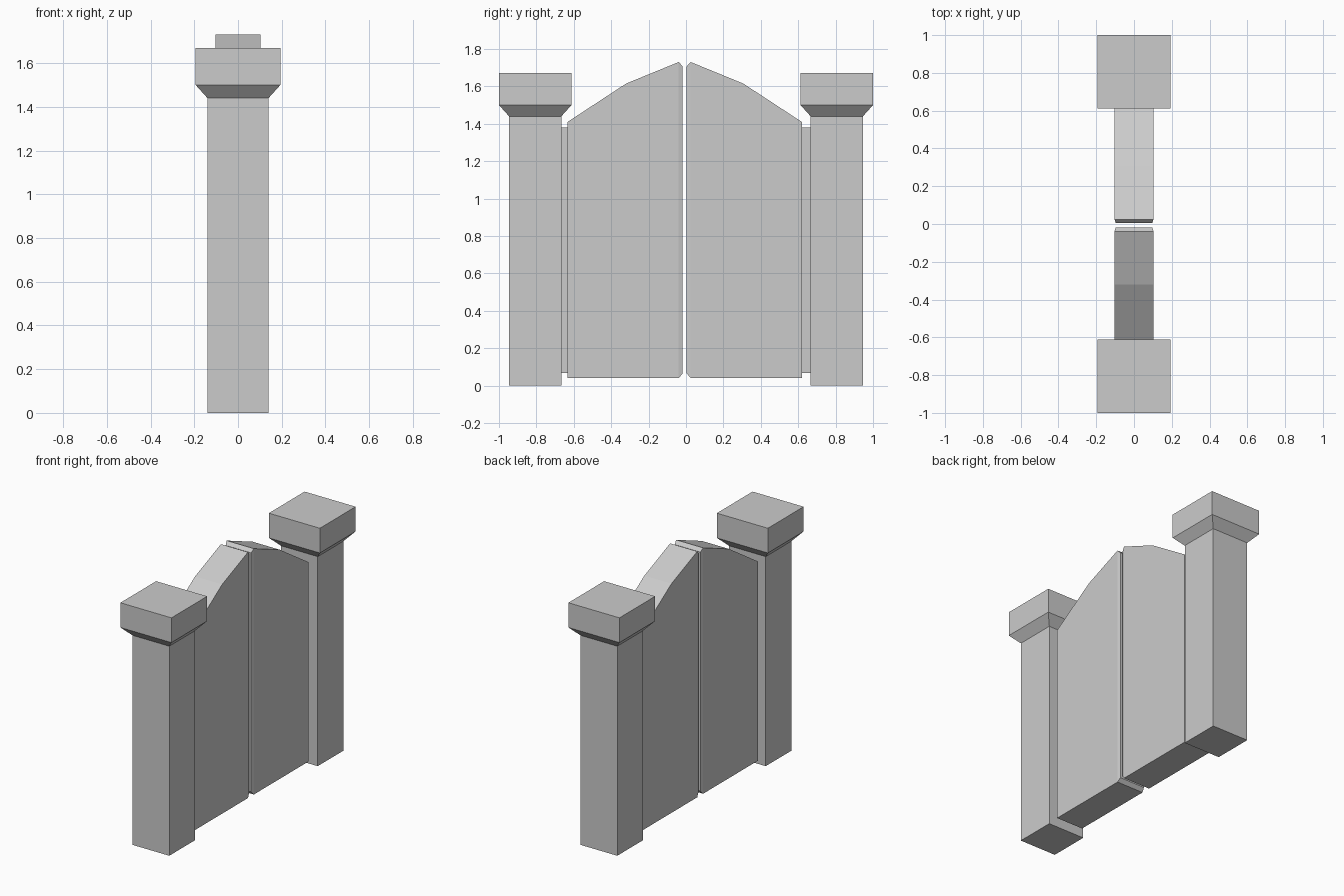
import bpy, bmesh

if "Cube" in bpy.data.objects:
    bpy.data.objects.remove(bpy.data.objects["Cube"])


def loft(name, rings):
    """Skin a list of four-point rings and close both ends."""
    bm = bmesh.new()
    rows = [[bm.verts.new(p) for p in ring] for ring in rings]
    for a, b in zip(rows, rows[1:]):
        for i in range(4):
            j = (i + 1) % 4
            bm.faces.new((a[i], a[j], b[j], b[i]))
    bm.faces.new(rows[0])
    bm.faces.new(rows[-1])
    bmesh.ops.recalc_face_normals(bm, faces=bm.faces)
    mesh = bpy.data.meshes.new(name)
    bm.to_mesh(mesh)
    bm.free()
    obj = bpy.data.objects.new(name, mesh)
    bpy.context.collection.objects.link(obj)
    return obj


def pillar(name, y):
    # Square shaft flaring out to a block cap: (half width, height)
    profile = [(0.14, 0), (0.14, 1.44), (0.194, 1.50), (0.194, 1.67)]
    loft(name, [[(-r, y - r, z), (r, y - r, z), (r, y + r, z), (-r, y + r, z)]
                for r, z in profile])


def gate_leaf(name, side, start):
    # Cross-sections outwards from the meeting edge: (y, half depth, bottom, top)
    sections = [
        (start, 0.097, 0.065, 1.707),          # chamfered meeting edge
        (start + 0.021, 0.103, 0.04, 1.73),
        (start + 0.302, 0.103, 0.04, 1.615),   # bend in the arched top
        (start + 0.615, 0.103, 0.04, 1.41),
        (start + 0.615, 0.07, 0.068, 1.38),    # recessed hinge strip
        (0.667, 0.07, 0.068, 1.38),
    ]
    loft(name, [[(-w, side * y, lo), (w, side * y, lo), (w, side * y, hi), (-w, side * y, hi)]
                for y, w, lo, hi in sections])


# Pillars and the two gate leaves
for label, side, start in (("left", -1, 0.018), ("right", 1, 0.004)):
    pillar(label + "_pillar", side * 0.806)
    gate_leaf(label + "_gate_leaf", side, start)
